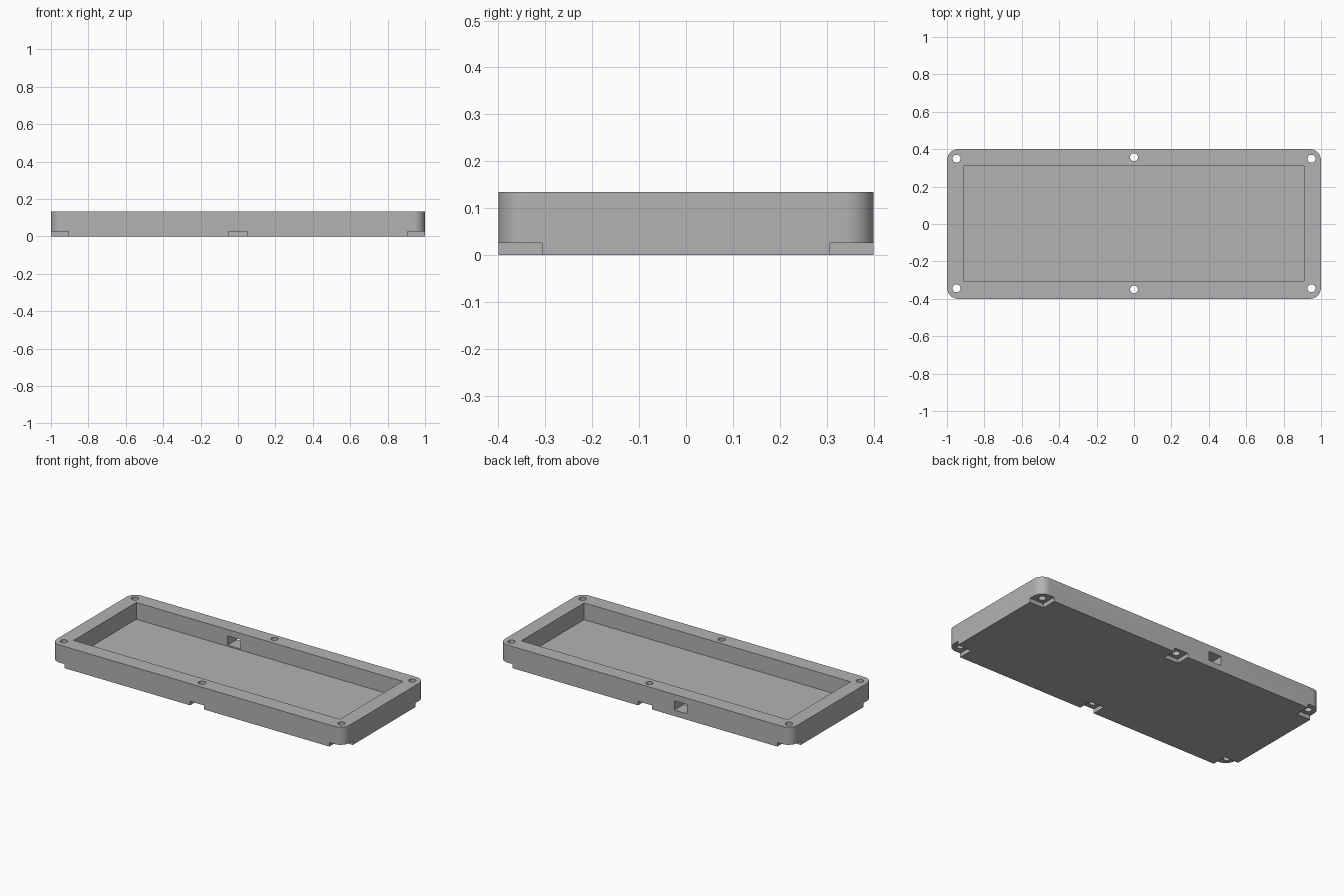
import bpy
import bmesh
from math import sin, cos, pi

cube = bpy.data.objects.get("Cube")
if cube:
    bpy.data.objects.remove(cube, do_unlink=True)

HX, HY, H = 1.0, 0.4, 0.134      # half length, half width, height
CORNER = 0.06                    # vertical corner radius
FLOOR = 0.03
NOTCH = 0.025

grey = bpy.data.materials.new("light grey plastic")
grey.use_nodes = True
colour = (0.45, 0.45, 0.45, 1)
grey.diffuse_color = colour
grey.node_tree.nodes["Principled BSDF"].inputs["Base Color"].default_value = colour


def prism(name, outline, z0, z1):
    """Extrude a counter-clockwise outline between two heights."""
    bm = bmesh.new()
    base = bm.faces.new([bm.verts.new((x, y, z0)) for x, y in outline])
    ext = bmesh.ops.extrude_face_region(bm, geom=[base])
    for v in ext["geom"]:
        if isinstance(v, bmesh.types.BMVert):
            v.co.z = z1
    bmesh.ops.recalc_face_normals(bm, faces=bm.faces)
    mesh = bpy.data.meshes.new(name)
    bm.to_mesh(mesh)
    bm.free()
    mesh.materials.append(grey)
    obj = bpy.data.objects.new(name, mesh)
    bpy.context.collection.objects.link(obj)
    return obj


def box(name, x0, x1, y0, y1, z0, z1):
    return prism(name, [(x0, y0), (x1, y0), (x1, y1), (x0, y1)], z0, z1)


def arc(cx, cy, r, start, sweep, n):
    return [(cx + r * cos(start + sweep * i / n), cy + r * sin(start + sweep * i / n))
            for i in range(n + 1)]


def cut(body, cutter):
    cutter.hide_render = True
    mod = body.modifiers.new("cut", 'BOOLEAN')
    mod.operation = 'DIFFERENCE'
    mod.solver = 'EXACT'
    mod.object = cutter
    bpy.context.view_layer.objects.active = body
    bpy.ops.object.modifier_apply(modifier=mod.name)
    bpy.data.objects.remove(cutter, do_unlink=True)


# Rounded tray body
outline = []
for k, (sx, sy) in enumerate([(1, 1), (-1, 1), (-1, -1), (1, -1)]):
    outline += arc(sx * (HX - CORNER), sy * (HY - CORNER), CORNER, k * pi / 2, pi / 2, 12)
tray = prism("case_tray", outline, 0, H)

# Open compartment
cut(tray, box("cavity", -0.912, 0.91, -0.304, 0.309, FLOOR, 0.3))

# Recesses beneath the screws: four corners and the middle of each long side
for sy in (-1, 1):
    for x, half, depth in ((-1, 0.095, 0.093), (0, 0.048, 0.085), (1, 0.095, 0.093)):
        ya, yb = sorted((sy * (HY - depth), sy * 0.5))
        cut(tray, box("recess", x - half, x + half, ya, yb, -0.1, NOTCH))

# Screw holes
for x, y in [(-0.949, 0.349), (0, 0.357), (0.949, 0.349),
             (-0.949, -0.344), (0, -0.35), (0.949, -0.344)]:
    cut(tray, prism("screw_hole", arc(x, y, 0.021, 0, 2 * pi, 24)[:-1], -0.1, 0.3))

# Cable opening through the back wall
cut(tray, box("cable_opening", -0.287, -0.2, 0.25, 0.5, 0.037, 0.094))

# Smooth corners and holes, keep hard edges
bpy.ops.object.select_all(action='DESELECT')
tray.select_set(True)
bpy.context.view_layer.objects.active = tray
bpy.ops.object.shade_smooth_by_angle(angle=pi / 6)
